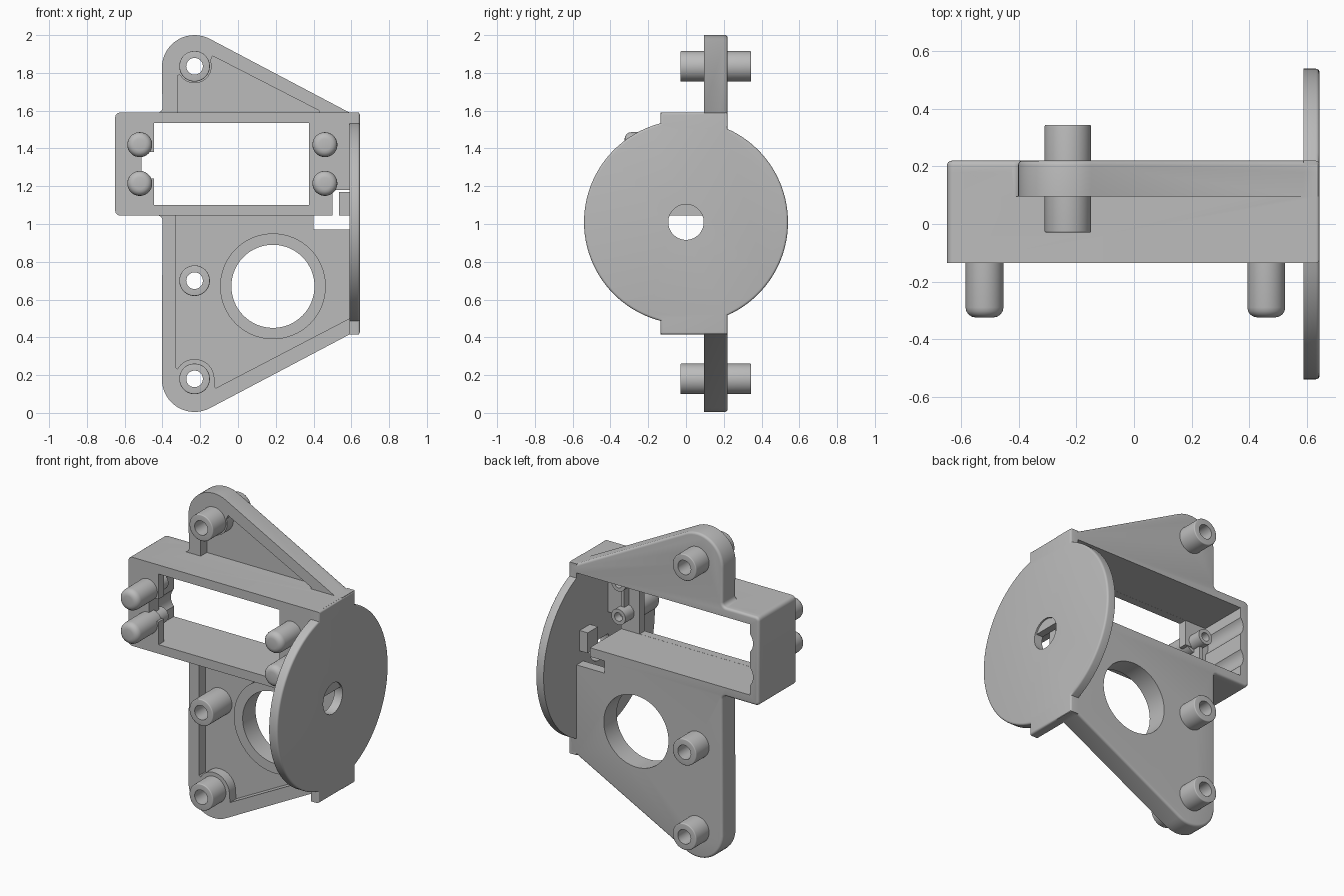
import bpy, bmesh, math

if "Cube" in bpy.data.objects:
    bpy.data.objects.remove(bpy.data.objects["Cube"])

grey = bpy.data.materials.new("matte grey")
grey.use_nodes = True
colour = (0.5, 0.5, 0.5, 1)
grey.diffuse_color = colour
grey.node_tree.nodes["Principled BSDF"].inputs["Base Color"].default_value = colour


def arc(cx, cz, r, start, end, n=16):
    angles = [math.radians(start + (end - start) * i / n) for i in range(n + 1)]
    return [(cx + r * math.cos(a), cz + r * math.sin(a)) for a in angles]


def circle(cx, cz, r, n=48):
    return arc(cx, cz, r, 0, 360, n)[:-1]


def rect(x0, x1, z0, z1):
    return [(x0, z0), (x1, z0), (x1, z1), (x0, z1)]


def prism(name, points, t0, t1, axis="y", bevel=0, ends=()):
    """Extrude a profile along an axis, optionally rounding the rim of some ends."""
    def place(p, t):
        return (p[0], t, p[1]) if axis == "y" else (t, p[0], p[1])
    k = 1 if axis == "y" else 0
    bm = bmesh.new()
    face = bm.faces.new([bm.verts.new(place(p, t0)) for p in points])
    made = bmesh.ops.extrude_face_region(bm, geom=[face])["geom"]
    for v in made:
        if isinstance(v, bmesh.types.BMVert):
            v.co[k] = t1
    bmesh.ops.recalc_face_normals(bm, faces=bm.faces)
    if bevel:
        rim = [e for e in bm.edges
               if any(all(abs(v.co[k] - t) < 1e-5 for v in e.verts) for t in ends)]
        bmesh.ops.bevel(bm, geom=rim, offset=bevel, segments=4, profile=0.5,
                        affect="EDGES", clamp_overlap=True)
    mesh = bpy.data.meshes.new(name)
    bm.to_mesh(mesh)
    bm.free()
    mesh.materials.append(grey)
    obj = bpy.data.objects.new(name, mesh)
    bpy.context.collection.objects.link(obj)
    return obj


def activate(obj):
    bpy.ops.object.select_all(action="DESELECT")
    obj.select_set(True)
    bpy.context.view_layer.objects.active = obj


def combine(obj, other, operation="DIFFERENCE"):
    """Apply a boolean and discard the helper."""
    other.hide_render = True
    mod = obj.modifiers.new("boolean", "BOOLEAN")
    mod.operation, mod.object, mod.solver = operation, other, "EXACT"
    activate(obj)
    bpy.ops.object.modifier_apply(modifier=mod.name)
    bpy.data.objects.remove(other)


def cut(obj, points, t0=-1, t1=1, axis="y"):
    combine(obj, prism("cutter", points, t0, t1, axis))


parts = []
BACK, RIM, FLOOR, FACE = 0.22, 0.095, 0.155, -0.135
TUBE_X, TUBE_Z = -0.23, (0.18, 0.70, 1.835)
PIN_Z = (1.215, 1.42)

# Back plate, with the box silhouette included
left_round = (arc(-0.625, 1.565, 0.025, 90, 180, 4)
              + arc(-0.625, 1.07, 0.025, 180, 270, 4))
outline = (arc(TUBE_X, 0.178, 0.173, 180, 299)
           + [(0.59, 0.415), (0.64, 0.415), (0.64, 1.59), (0.59, 1.59)]
           + arc(TUBE_X, 1.827, 0.173, 62, 180)
           + arc(-0.425, 1.615, 0.025, 0, -90, 4) + left_round
           + arc(-0.425, 1.02, 0.025, 90, 0, 4))
bracket = prism("bracket_body", outline, RIM, BACK, bevel=0.015, ends=(BACK,))

# Shallow pockets that leave a raised rim
cut(bracket, [(-0.33, 1.06), (-0.33, 0.24)] + arc(TUBE_X, 0.18, 0.105, 150, -5)
    + [(-0.12, 0.13), (0.59, 0.5), (0.59, 1.06)], -1, FLOOR)
cut(bracket, [(-0.32, 1.57), (-0.32, 1.785)] + arc(TUBE_X, 1.835, 0.09, 210, 380)
    + [(-0.135, 1.89), (0.43, 1.6), (0.43, 1.57)], -1, FLOOR)

# Motor box and round boss
box = prism("box", left_round + [(0.635, 1.045), (0.635, 1.59)], FACE, 0.18)
combine(bracket, box, "UNION")
combine(bracket, prism("boss", circle(0.185, 0.67, 0.28, 64), RIM, 0.18), "UNION")

# Openings
cut(bracket, rect(-0.59, 0.59, 1.1, 1.535), -0.085)
cut(bracket, rect(-0.445, 0.375, 1.1005, 1.5345))
cut(bracket, rect(-0.51, -0.43, 1.24, 1.38))
cut(bracket, circle(0.185, 0.67, 0.22, 64))
cut(bracket, rect(0.5, 0.59, 1.0, 1.18))
cut(bracket, rect(0.4, 0.59, 0.97, 1.045))
for z in PIN_Z:
    cut(bracket, circle(-0.53, z, 0.08), -0.084)
for z in TUBE_Z:
    cut(bracket, circle(TUBE_X, z, 0.06))
parts.append(bracket)

# Round end flange with square tabs above and below
flange_outline = (arc(0, 1.01, 0.54, -66, 66, 40) + [(BACK, 1.59), (FACE, 1.59)]
                  + arc(0, 1.01, 0.54, 104.5, 255.5, 44) + [(FACE, 0.415), (BACK, 0.415)])
flange = prism("round_flange", flange_outline, 0.59, 0.645, "x", 0.012, (0.645,))
cut(flange, circle(0, 1.01, 0.094), axis="x")
parts.append(flange)
parts.append(prism("stop_block", rect(0.535, 0.595, 1.045, 1.17), 0.09, 0.19))

# Mounting tubes through the plate
for i, z in enumerate(TUBE_Z):
    tube = prism(f"mounting_tube_{i + 1}", circle(TUBE_X, z, 0.081), -0.03, 0.345,
                 bevel=0.006, ends=(-0.03, 0.345))
    cut(tube, circle(TUBE_X, z, 0.044))
    parts.append(tube)

# Locating pins on the box face, with hollow tails inside and a joining rib
for side, x in (("right", -0.52), ("left", 0.46)):
    for level, z in zip(("lower", "upper"), PIN_Z):
        parts.append(prism(f"{side}_{level}_pin", circle(x, z, 0.066), -0.325, -0.09,
                           bevel=0.035, ends=(-0.325,)))
        tail = prism(f"{side}_{level}_pin_tail", circle(x, z, 0.048, 32), -0.1, 0.0)
        cut(tail, circle(x, z, 0.026, 32), -0.05)
        parts.append(tail)
    parts.append(prism(f"{side}_pin_rib", rect(x - 0.012, x + 0.01, 1.25, 1.385),
                       -0.1, -0.04))

for obj in parts:
    activate(obj)
    bpy.ops.object.shade_smooth_by_angle(angle=math.radians(35))
